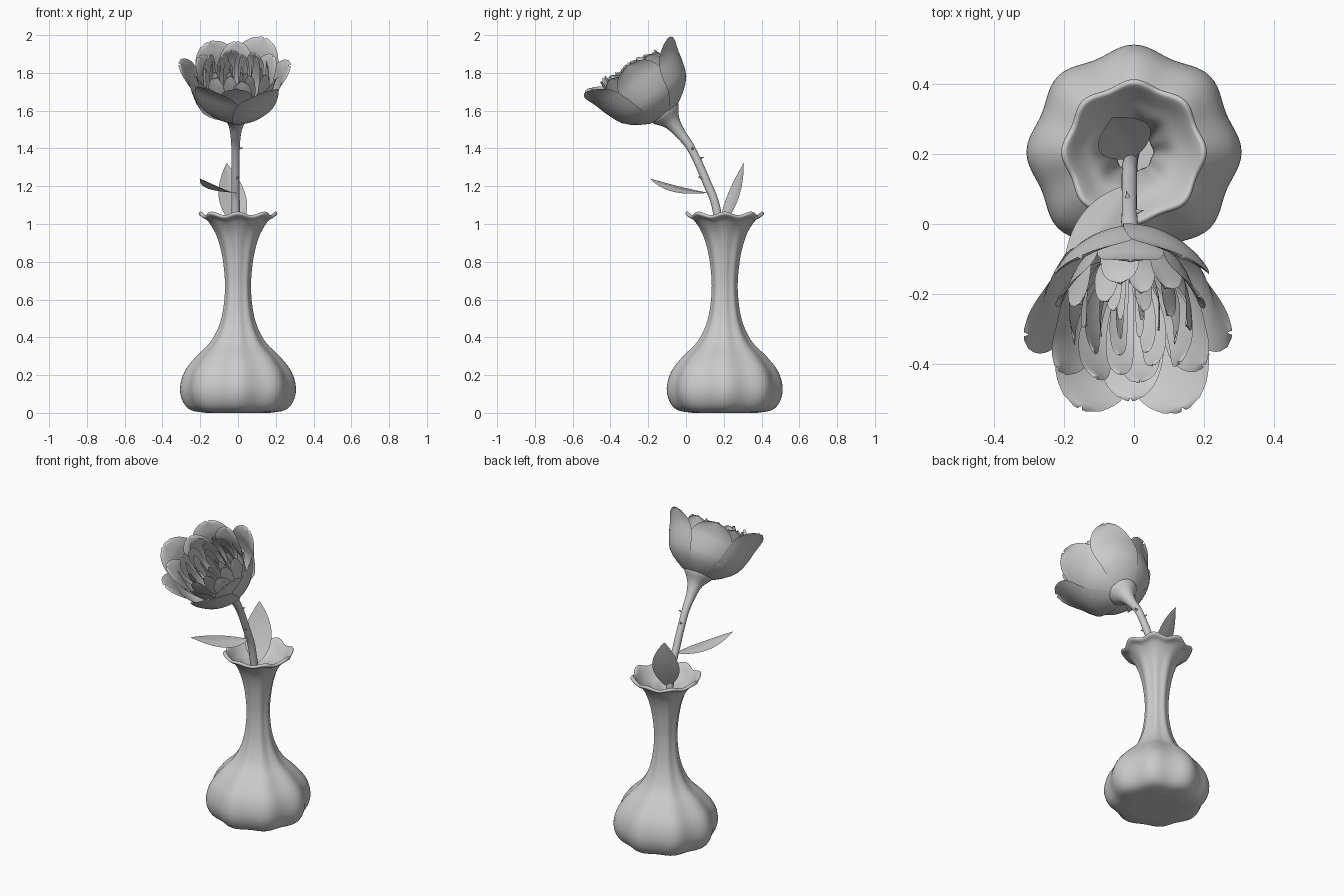
import bpy, bmesh, math
from mathutils import Vector

if "Cube" in bpy.data.objects:
    bpy.data.objects.remove(bpy.data.objects["Cube"])

CX, CY = 0.0, 0.205                      # vase axis


def spline(pts, n):
    """Catmull-Rom sampling of a few control points."""
    p = [Vector(q) for q in pts]
    p = [p[0] * 2 - p[1]] + p + [p[-1] * 2 - p[-2]]
    segs = len(p) - 3
    out = []
    for k in range(n + 1):
        f = k / n * segs
        i = min(int(f), segs - 1)
        t = f - i
        a, b, c, d = p[i:i + 4]
        out.append(0.5 * (2 * b + (c - a) * t + (2 * a - 5 * b + 4 * c - d) * t * t
                          + (3 * b - a - 3 * c + d) * t ** 3))
    return out


def grid_object(name, patches, closed=False):
    """Each patch is a list of rows of points, skinned with quads."""
    bm = bmesh.new()
    for rows in patches:
        vs = [[bm.verts.new(p) for p in r] for r in rows]
        n = len(vs[0])
        for a, b in zip(vs, vs[1:]):
            for j in range(n if closed else n - 1):
                k = (j + 1) % n
                bm.faces.new((a[j], a[k], b[k], b[j]))
        if closed:
            bm.faces.new(vs[0][::-1])
            bm.faces.new(vs[-1])
    me = bpy.data.meshes.new(name)
    for f in bm.faces:
        f.smooth = len(f.verts) == 4
    bm.to_mesh(me)
    bm.free()
    ob = bpy.data.objects.new(name, me)
    bpy.context.collection.objects.link(ob)
    return ob


# Vase: eight-lobed revolved profile, outside, rolled lip, inside wall
outer = [(.17, 0), (.25, .015), (.292, .06), (.307, .13), (.285, .215), (.225, .295),
         (.15, .37), (.105, .45), (.08, .54), (.069, .65), (.073, .75), (.09, .86),
         (.12, .95), (.165, 1.015), (.198, 1.034), (.208, 1.046), (.2, 1.056), (.186, 1.048)]
inner = [(.15, 1.0), (.108, .95), (.077, .86), (.06, .75), (.056, .65), (.066, .54),
         (.092, .45), (.137, .37), (.21, .295), (.27, .2), (.285, .12), (.2, .03)]
rows = []
for r, z in spline(outer + inner, 116):
    ring = []
    for j in range(96):
        a = 2 * math.pi * j / 96
        w = math.cos(8 * a)
        rr = r * (1 + 0.035 * (w - 1))
        zz = z + 0.009 * w * max(0, (z - .9) / .15)
        ring.append((CX + rr * math.cos(a), CY + rr * math.sin(a), zz))
    rows.append(ring)
grid_object("vase", [rows], closed=True)

# Stem: bent tube that flares into the flower base (x, y, z, radius)
path = [(0, .215, .3, .02), (-.005, .205, .7, .021), (-.012, .165, 1.06, .022),
        (-.013, .11, 1.22, .022), (-.013, .03, 1.395, .022), (-.012, -.035, 1.485, .03),
        (-.01, -.075, 1.54, .047), (-.01, -.105, 1.58, .082), (-.01, -.12, 1.6, .09)]
sp = spline(path, 60)
rows = []
for i, p in enumerate(sp):
    t = (sp[min(i + 1, 60)] - sp[max(i - 1, 0)]).to_3d().normalized()
    n1 = Vector((1, 0, 0))
    n2 = t.cross(n1).normalized()
    rows.append([p.to_3d() + p.w * (n1 * math.cos(a) + n2 * math.sin(a))
                 for a in (2 * math.pi * j / 20 for j in range(20))])
grid_object("stem", [rows], closed=True)

# Thorns: small cones on the stem
thorns = []
for p, d in [((-.013, .03, 1.395), (.9, .2, .2)), ((-.013, .10, 1.24), (.4, -.8, .2)),
             ((-.013, .055, 1.34), (-.2, .9, .3))]:
    p, d = Vector(p), Vector(d).normalized()
    u = d.orthogonal().normalized()
    v = d.cross(u)
    thorns.append([[p + d * h + r * (u * math.cos(a) + v * math.sin(a))
                    for a in (k * math.pi / 4 for k in range(8))]
                   for h, r in ((.015, .009), (.028, .005), (.042, .0008))])
grid_object("thorns", thorns, closed=True)


# Leaves: pointed blades with a folded midrib
def leaf(name, base, tip, side, width, bend):
    base, tip, side = Vector(base), Vector(tip), Vector(side).normalized()
    nor = side.cross(tip - base).normalized()
    rows = []
    for i in range(21):
        t = i / 20
        w = max(width * math.sin(math.pi * t ** .85) ** .85 if 0 < t < 1 else 0, .003)
        c = base.lerp(tip, t) + nor * bend * math.sin(math.pi * t)
        rows.append([c + side * w * u + nor * .12 * w * abs(u)
                     for u in (k / 4 - 1 for k in range(9))])
    grid_object(name, [rows])


leaf("leaf_front", (-.01, .11, 1.165), (-.2, -.19, 1.24), (.84, -.53, -.12), .072, .012)
leaf("leaf_back", (.0, .19, .98), (-.06, .305, 1.32), (.85, .4, .05), .08, -.012)

# Flower: rings of cupped petals around a forward-tilted axis
BASE = Vector((-.01, -.10, 1.57))
TILT = math.radians(38)
AX = Vector((0, -math.sin(TILT), math.cos(TILT)))
BK = Vector((0, math.cos(TILT), math.sin(TILT)))
OPEN = [(.03, 0), (.11, .035), (.195, .11), (.23, .2), (.25, .29), (.285, .37)]
CUP = [(.03, 0), (.12, .05), (.2, .13), (.235, .22), (.235, .31), (.22, .37)]


def petal(ang, prof, rs, hs, width, nu=12, nt=18):
    rows = []
    pts = spline(prof, 100)
    for i in range(nt + 1):
        t = math.sin(math.pi / 2 * i / nt)
        r, h = pts[round(t * 100)]
        if t < .6:
            w = width * (.3 + .7 * math.sin(math.pi / 2 * t / .6))
        else:
            w = width * math.sqrt(max(1 - ((t - .6) / .4) ** 2, .002))
        r *= rs
        row = []
        for k in range(nu + 1):
            u = 2 * k / nu - 1
            a = ang + u * w / (r + .025)
            rr = r + .012 * rs * u * u * t
            row.append(BASE + Vector((rr * math.cos(a), 0, 0))
                       + BK * rr * math.sin(a) + AX * h * hs)
        rows.append(row)
    return rows


# name, count, start angle, profile, radius scale, height scale, half width
rings = [("outer_petals", 6, 0, OPEN, 1.0, .93, .155),
         ("second_petals", 6, 30, OPEN, .8, .9, .11),
         ("third_petals", 8, 10, CUP, .74, .92, .065),
         ("fourth_petals", 8, 32, CUP, .56, .93, .048),
         ("inner_petals", 6, 5, CUP, .36, .92, .036),
         ("heart_petals", 4, 40, CUP, .18, .88, .026)]
for name, n, start, prof, rs, hs, wd in rings:
    out = []
    for i in range(n):
        a = math.radians(start + 360 * i / n)
        lean = -.09 * math.sin(a) * rs           # front petals longer, back shorter
        jit = .025 * math.sin(i * 2.4 + n)
        out.append(petal(a, prof, rs * (1 + .05 * (i % 2 - .5)), hs + lean + jit, wd))
    grid_object(name, out)
